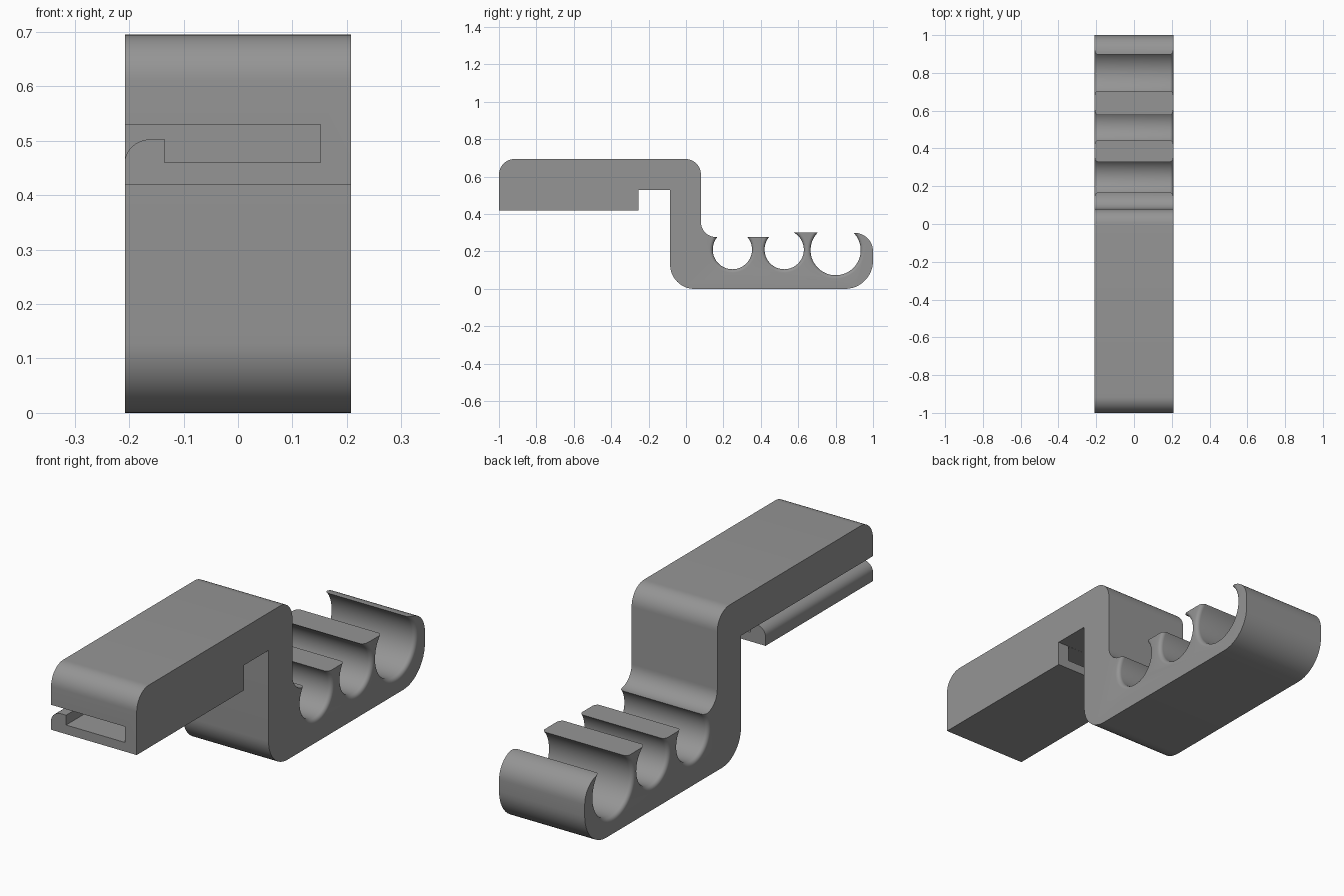
import bpy, bmesh, math
from mathutils import Vector

if "Cube" in bpy.data.objects:
    bpy.data.objects.remove(bpy.data.objects["Cube"])

HALF = 0.208      # half width of the bracket
RIM = 0.018       # rounding on the mouths of the channels

grey = bpy.data.materials.new("plain grey")
grey.diffuse_color = (0.30, 0.30, 0.30, 1)
grey.use_nodes = True
grey.node_tree.nodes["Principled BSDF"].inputs["Base Color"].default_value = grey.diffuse_color


def arc(cx, cz, rx, rz, a0, a1, n=12):
    angles = [math.radians(a0 + (a1 - a0) * i / n) for i in range(n + 1)]
    return [(cx + rx * math.cos(a), cz + rz * math.sin(a)) for a in angles]


def loft(name, rings):
    """Solid from a list of matching rings of points, capped at both ends."""
    bm = bmesh.new()
    loops = [[bm.verts.new(p) for p in ring] for ring in rings]
    n = len(loops[0])
    for a, b in zip(loops, loops[1:]):
        for i in range(n):
            bm.faces.new((a[i], a[(i + 1) % n], b[(i + 1) % n], b[i]))
    bm.faces.new(loops[0])
    bm.faces.new(loops[-1])
    bmesh.ops.recalc_face_normals(bm, faces=bm.faces)
    mesh = bpy.data.meshes.new(name)
    bm.to_mesh(mesh)
    bm.free()
    mesh.materials.append(grey)
    ob = bpy.data.objects.new(name, mesh)
    bpy.context.collection.objects.link(ob)
    return ob


# Side profile (y, z): upper arm, notch, drop, lower tray
profile = [(-1, 0.42), (-0.255, 0.42), (-0.255, 0.53), (-0.085, 0.53)]
profile += arc(0.045, 0.13, 0.13, 0.13, 180, 270)
profile += arc(0.85, 0.15, 0.15, 0.15, 270, 360)
profile += arc(0.90, 0.20, 0.10, 0.10, 0, 87)
profile += [(0.525, 0.302), (0.525, 0.277)]
profile += arc(0.16, 0.357, 0.08, 0.08, 270, 180)
profile += arc(-0.005, 0.61, 0.085, 0.085, 0, 90)
profile += arc(-0.915, 0.61, 0.085, 0.085, 90, 180)
bracket = loft("bracket", [[(x, y, z) for y, z in profile] for x in (-HALF, HALF)])

cutters = []

# Round channels with softened mouths
flare = []
for i in range(7):
    a = math.pi / 2 * i / 6
    flare.append((HALF - RIM + RIM * math.sin(a), RIM * (1 - math.cos(a))))
flare.append((HALF + 0.05, RIM))
stations = [(-x, e) for x, e in reversed(flare)] + flare
for k, (cy, cz, r) in enumerate([(0.248, 0.21, 0.105), (0.525, 0.21, 0.105), (0.80, 0.207, 0.134)]):
    rings = [[(x, y, z) for y, z in arc(cy, cz, r + e, r + e, 0, 360, 64)[:-1]]
             for x, e in stations]
    cutters.append(loft(f"channel_cutter_{k + 1}", rings))

# Slot along the upper arm, open on the left above a rounded lip
slot = [(-0.25, 0.5295), (0.152, 0.5295), (0.152, 0.46), (-0.135, 0.46), (-0.135, 0.503)]
slot += arc(-0.158, 0.46, 0.05, 0.043, 90, 180, 10)
slot += [(-0.25, 0.46)]
cutters.append(loft("slot_cutter", [[(x, y, z) for x, z in slot] for y in (-1.1, -0.17)]))

for c in cutters:
    c.hide_render = True
    c.hide_set(True)
    mod = bracket.modifiers.new(c.name, 'BOOLEAN')
    mod.operation = 'DIFFERENCE'
    mod.solver = 'EXACT'
    mod.object = c

# Bake the cuts and smooth the curved areas
bpy.context.view_layer.objects.active = bracket
bracket.select_set(True)
for mod in list(bracket.modifiers):
    bpy.ops.object.modifier_apply(modifier=mod.name)
for c in cutters:
    bpy.data.objects.remove(c)
bpy.ops.object.shade_smooth_by_angle(angle=math.radians(30))
